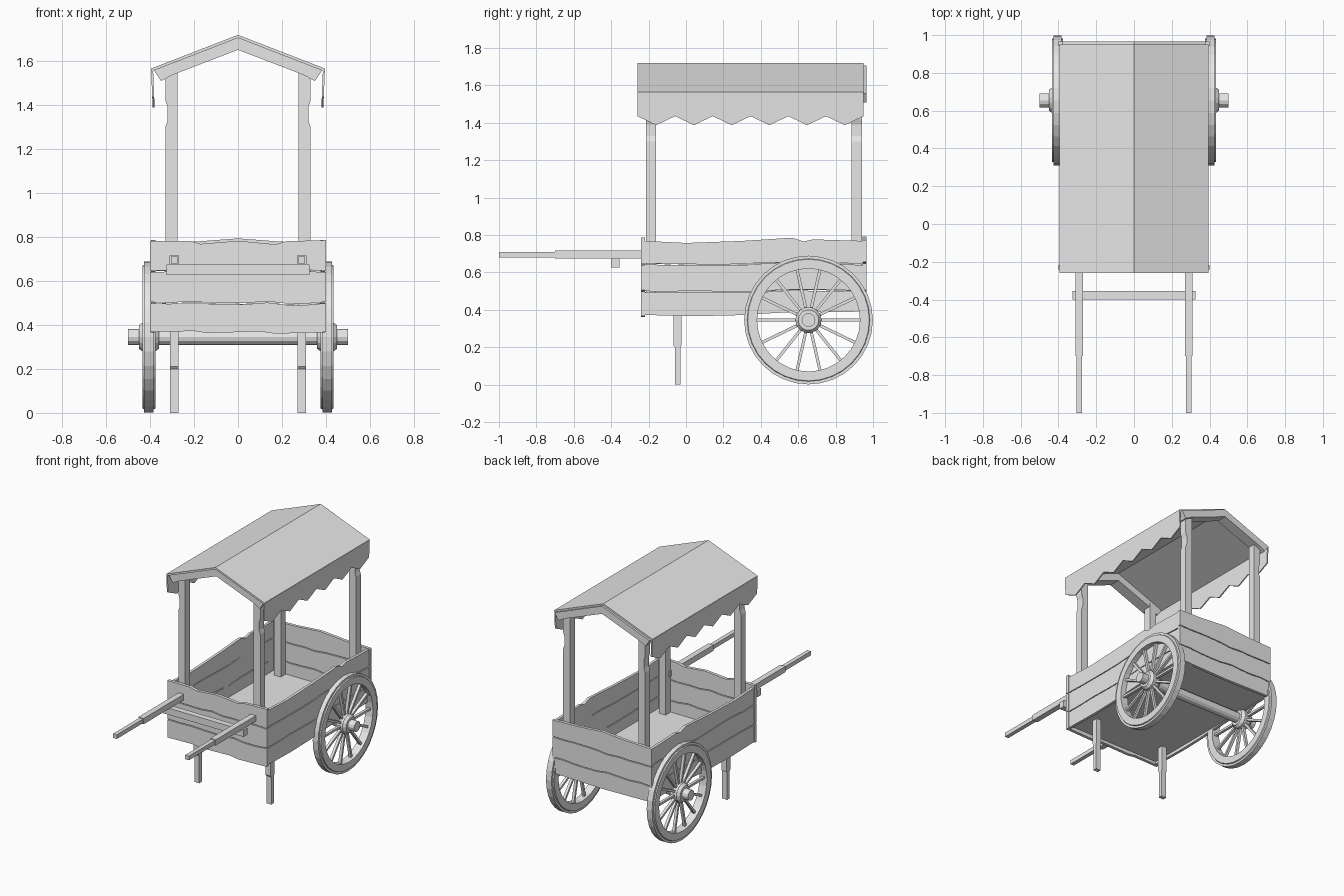
import bpy, bmesh, math, random
from mathutils import Vector, Matrix

random.seed(4)
cube = bpy.data.objects.get("Cube")
if cube:
    bpy.data.objects.remove(cube)

grey = bpy.data.materials.new("plain_grey")
grey.use_nodes = True
grey.diffuse_color = (0.8, 0.8, 0.8, 1)
grey.node_tree.nodes["Principled BSDF"].inputs["Base Color"].default_value = (0.8, 0.8, 0.8, 1)


def finish(name, bm):
    bmesh.ops.remove_doubles(bm, verts=bm.verts, dist=0.0001)
    bmesh.ops.recalc_face_normals(bm, faces=bm.faces)
    mesh = bpy.data.meshes.new(name)
    bm.to_mesh(mesh)
    bm.free()
    mesh.materials.append(grey)
    obj = bpy.data.objects.new(name, mesh)
    bpy.context.collection.objects.link(obj)
    return obj


def prism(name, outline, axis, a, b):
    """Extrude an outline from a to b along x (outline is y,z) or y (outline is x,z)."""
    bm = bmesh.new()
    place = (lambda p: (a, *p)) if axis == "x" else (lambda p: (p[0], a, p[1]))
    face = bm.faces.new([bm.verts.new(place(p)) for p in outline])
    out = bmesh.ops.extrude_face_region(bm, geom=[face])
    step = Vector((b - a, 0, 0) if axis == "x" else (0, b - a, 0))
    verts = [v for v in out["geom"] if isinstance(v, bmesh.types.BMVert)]
    bmesh.ops.translate(bm, verts=verts, vec=step)
    return finish(name, bm)


def box(name, x, y, z):
    return prism(name, [(x[0], z[0]), (x[1], z[0]), (x[1], z[1]), (x[0], z[1])], "y", *y)


def lathe(bm, profile, sides, centre):
    """Turn a closed (x, radius) profile about the x axis."""
    rings = []
    for i in range(sides):
        t = math.tau * i / sides
        rings.append([bm.verts.new((x + centre[0], centre[1] + r * math.cos(t),
                                    centre[2] + r * math.sin(t))) for x, r in profile])
    n = len(profile)
    for i in range(sides):
        p, q = rings[i], rings[(i + 1) % sides]
        for j in range(n):
            k = (j + 1) % n
            if profile[j][1] or profile[k][1]:
                bm.faces.new((p[j], p[k], q[k], q[j]))


def mirrored(outline):
    return outline + [(-x, z) for x, z in reversed(outline) if x]


def rough_edge(start, end, height, wobble, steps=9):
    """A worn plank edge, as points along its length."""
    return [(start + (end - start) * i / steps,
             height + random.uniform(-wobble, wobble)) for i in range(steps + 1)]


def plank_wall(name, axis, start, end, a, b, bottom, top):
    """Three stacked planks that share worn seams."""
    seams = [bottom, rough_edge(start, end, 0.50, 0.007),
             rough_edge(start, end, 0.645, 0.007), top]
    for i in range(3):
        low = [(s, z + (0.003 if i else 0)) for s, z in seams[i]]
        high = [(s, z - (0.003 if i < 2 else 0)) for s, z in seams[i + 1]]
        prism(f"{name}_plank_{i + 1}", low + high[::-1], axis, a, b)


# Cart body
FRONT, BACK = -0.24, 0.965
box("floor", (-0.38, 0.38), (FRONT + 0.02, BACK - 0.02), (0.39, 0.41))
side_top = [(FRONT + 0.02, 0.768), (0, 0.757), (0.3, 0.768), (0.57, 0.785),
            (0.63, 0.765), (0.68, 0.776), (BACK - 0.02, 0.768)]
side_bottom = [(FRONT + 0.02, 0.372), (0.05, 0.366), (0.25, 0.37),
               (0.5, 0.384), (BACK - 0.02, 0.39)]
for side, label in ((1, "left"), (-1, "right")):
    plank_wall(f"{label}_side", "x", FRONT + 0.02, BACK - 0.02,
               side * 0.375, side * 0.395, side_bottom, side_top)

front_top = [(-0.4, 0.782), (-0.22, 0.782), (-0.17, 0.768), (0, 0.782),
             (0.17, 0.766), (0.22, 0.78), (0.4, 0.785)]
back_top = [(-0.4, 0.772), (-0.2, 0.778), (0, 0.793), (0.2, 0.778), (0.4, 0.772)]
front_bottom = [(-0.4, 0.368), (-0.2, 0.372), (-0.14, 0.363), (0.1, 0.37),
                (0.17, 0.36), (0.4, 0.367)]
back_bottom = [(-0.4, 0.385), (0, 0.378), (0.4, 0.388)]
plank_wall("front", "y", -0.4, 0.4, FRONT, FRONT + 0.022, front_bottom, front_top)
plank_wall("back", "y", -0.4, 0.4, BACK - 0.022, BACK, back_bottom, back_top)

# Posts, legs and handles on both sides
for side, label in ((1, "left"), (-1, "right")):
    post = [(0.275, 0.4), (0.33, 0.4), (0.33, 1.3), (0.32, 1.33), (0.32, 1.39),
            (0.33, 1.42), (0.33, 1.55), (0.275, 1.57)]
    post = [(side * x, z) for x, z in post]
    prism(f"{label}_front_post", post, "y", -0.215, -0.16)
    prism(f"{label}_back_post", post, "y", 0.885, 0.94)

    leg = [(-0.06, 0), (-0.03, 0), (-0.03, 0.2), (-0.025, 0.21), (-0.025, 0.395),
           (-0.068, 0.395), (-0.068, 0.21), (-0.06, 0.2)]
    leg_x = side * 0.29
    prism(f"{label}_leg", leg, "x", leg_x - 0.02, leg_x + 0.02)

    handle_x = side * 0.29
    box(f"{label}_handle", (handle_x - 0.021, handle_x + 0.021), (-0.70, -0.2), (0.674, 0.716))
    box(f"{label}_handle_grip", (handle_x - 0.015, handle_x + 0.015), (-1, -0.69), (0.68, 0.71))
box("handle_crossbar", (-0.325, 0.325), (-0.40, -0.356), (0.626, 0.674))

# Roof sheet, gable rafters and zigzag valances
R0, R1 = -0.26, 0.95
roof = mirrored([(0, 1.718), (0.395, 1.565), (0.39, 1.553)])
roof = [(0, 1.718), (0.395, 1.565), (0.39, 1.553), (0, 1.704),
        (-0.39, 1.553), (-0.395, 1.565)]
prism("roof", roof, "y", R0, R1)
rafter = [(0, 1.706), (0.382, 1.557), (0.35, 1.508), (0.3, 1.535), (0, 1.65),
          (-0.3, 1.535), (-0.35, 1.508), (-0.382, 1.557)]
prism("front_rafters", rafter, "y", R0 + 0.01, -0.165)
prism("back_rafters", rafter, "y", 0.885, R1 + 0.015)

TEETH = 6
zigzag = [(R0 + (R1 - R0) * i / (2 * TEETH), 1.387 if i % 2 else 1.435)
          for i in range(2 * TEETH + 1)]
for side, label in ((1, "left"), (-1, "right")):
    valance = prism(f"{label}_valance", zigzag + [(R1, 1.562), (R0, 1.562)], "x",
                    side * 0.386, side * 0.395)
    for v in valance.data.vertices:
        v.co.x -= side * (1.562 - v.co.z) * 0.04

# Axle and spoked wheels
WY, WZ = 0.655, 0.345
bm = bmesh.new()
lathe(bm, [(-0.5, 0), (-0.5, 0.037), (0.5, 0.037), (0.5, 0)], 12, (0, WY, WZ))
finish("axle", bm)

RIM = [(-0.03, 0.275), (-0.03, 0.325), (-0.022, 0.328), (-0.022, 0.344),
       (0.022, 0.344), (0.022, 0.328), (0.03, 0.325), (0.03, 0.275)]
HUB = [(-0.045, 0.03), (-0.045, 0.055), (-0.025, 0.07), (0.025, 0.07),
       (0.045, 0.055), (0.045, 0.03)]
SPOKES = 14
for side, label in ((1, "left"), (-1, "right")):
    centre = Vector((side * 0.405, WY, WZ))
    bm = bmesh.new()
    lathe(bm, RIM, 32, centre)
    finish(f"{label}_wheel_rim", bm)
    bm = bmesh.new()
    lathe(bm, HUB, 14, centre)
    finish(f"{label}_wheel_hub", bm)
    bm = bmesh.new()
    for i in range(SPOKES):
        turn = Matrix.Rotation(math.tau * i / SPOKES, 4, "X")
        bmesh.ops.create_cube(bm, size=1, matrix=Matrix.Translation(centre) @ turn
                              @ Matrix.Translation((0, 0.17, 0))
                              @ Matrix.Diagonal((0.02, 0.23, 0.016, 1)))
    finish(f"{label}_wheel_spokes", bm)
